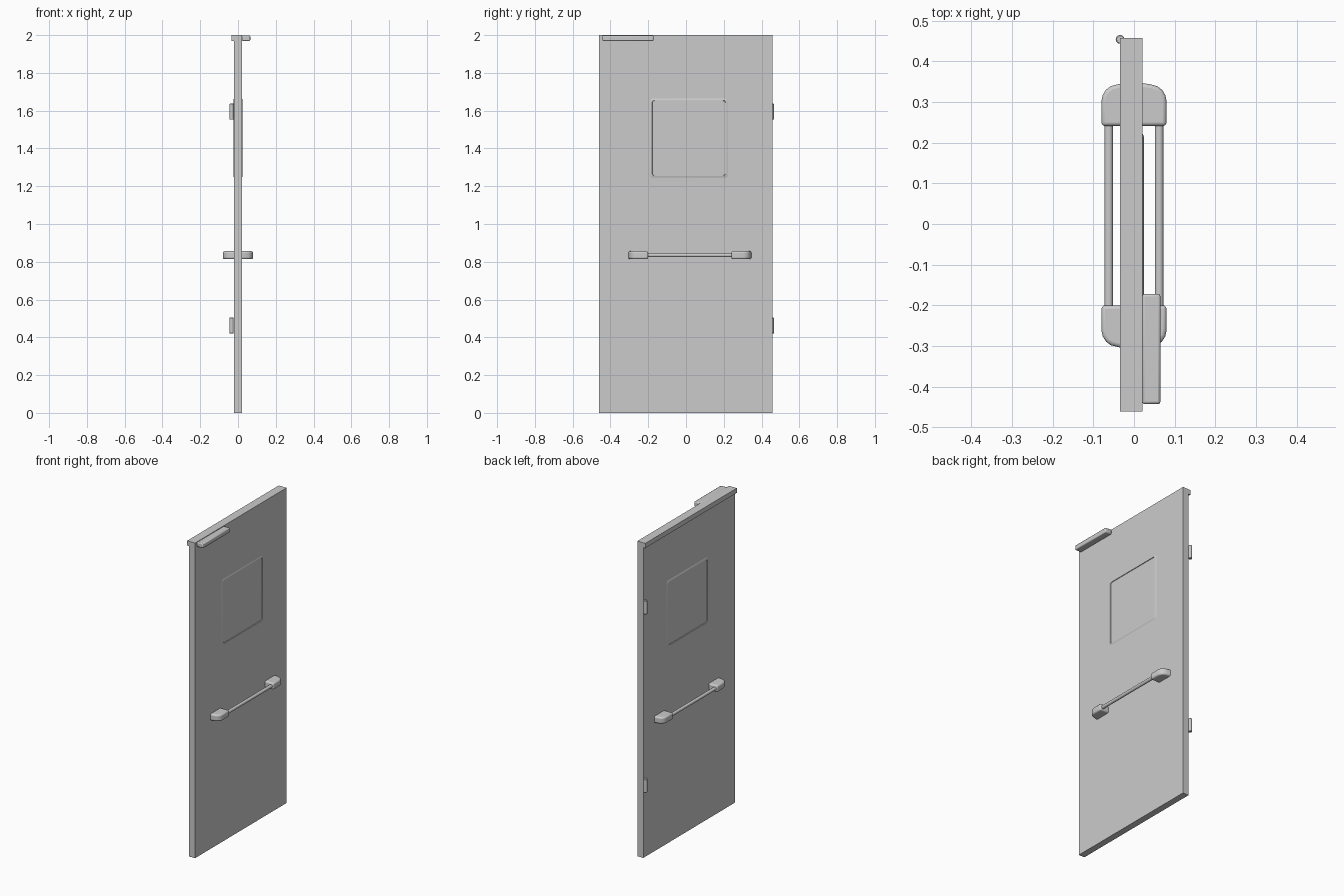
import bpy, bmesh, math
from mathutils import Vector

if "Cube" in bpy.data.objects:
    bpy.data.objects.remove(bpy.data.objects["Cube"])


def make(name, verts, faces, bevel=0.0, segs=2, smooth=False):
    me = bpy.data.meshes.new(name)
    me.from_pydata(verts, [], faces)
    bm = bmesh.new()
    bm.from_mesh(me)
    bmesh.ops.recalc_face_normals(bm, faces=bm.faces)
    bm.to_mesh(me)
    bm.free()
    ob = bpy.data.objects.new(name, me)
    bpy.context.collection.objects.link(ob)
    if bevel:
        m = ob.modifiers.new("bevel", 'BEVEL')
        m.width, m.segments, m.limit_method = bevel, segs, 'ANGLE'
        m.angle_limit = math.radians(40)
    if smooth:
        bpy.context.view_layer.objects.active = ob
        ob.select_set(True)
        bpy.ops.object.shade_smooth_by_angle(angle=math.radians(40))
        ob.select_set(False)
    return ob


def prism(name, profile, a, b, place, **kw):
    """Extrude a 2D profile from a to b; place(u, v, t) gives the 3D point."""
    n = len(profile)
    verts = [place(u, v, t) for t in (a, b) for u, v in profile]
    faces = [tuple(range(n)), tuple(range(n, 2 * n))]
    faces += [(i, (i + 1) % n, n + (i + 1) % n, n + i) for i in range(n)]
    return make(name, verts, faces, **kw)


def circle(cu, cv, r, n):
    return [(cu + r * math.cos(2 * math.pi * i / n), cv + r * math.sin(2 * math.pi * i / n))
            for i in range(n)]


def rounded_rect(y0, y1, z0, z1, r, n=4):
    pts = []
    corners = [(y1 - r, z1 - r), (y0 + r, z1 - r), (y0 + r, z0 + r), (y1 - r, z0 + r)]
    for k, (cy, cz) in enumerate(corners):
        for i in range(n + 1):
            a = math.pi / 2 * (k + i / n)
            pts.append((cy + r * math.cos(a), cz + r * math.sin(a)))
    return pts


along_x = lambda u, v, t: (t, u, v)
along_y = lambda u, v, t: (u, t, v)
along_z = lambda u, v, t: (u, v, t)

# Door leaf with an overhanging lip along the top of its back face
prism("door_leaf", [(-0.02, 0), (0.021, 0), (0.021, 2), (-0.034, 2),
                    (-0.034, 1.97), (-0.02, 1.97)], -0.461, 0.457, along_y)

# Door closer housing near the top
prism("door_closer", [(0.02, -0.443), (0.065, -0.443), (0.065, -0.172), (0.02, -0.172)],
      1.969, 1.999, along_z, bevel=0.006, smooth=True)

# Hinge knuckles on the back edge
for label, z0, z1 in (("lower", 0.42, 0.505), ("upper", 1.552, 1.637)):
    prism(label + "_hinge", circle(-0.034, 0.454, 0.011, 12), z0, z1, along_z,
          bevel=0.002, segs=1, smooth=True)

# Bracket outline: flat inner end, rounded outer end (x, distance from inner end)
bracket = [(0.0, 0), (0.08, 0), (0.08, 0.062), (0.077, 0.076), (0.069, 0.089),
           (0.057, 0.098), (0.038, 0.103), (0.0, 0.108)]

for side, s in (("front", 1), ("back", -1)):
    # Raised window trim, sloping from the leaf surface to its inner edge
    loops = [(0.0195, rounded_rect(-0.197, 0.227, 1.243, 1.667, 0.02)),
             (0.0245, rounded_rect(-0.184, 0.214, 1.252, 1.658, 0.016)),
             (0.0245, rounded_rect(-0.180, 0.210, 1.256, 1.654, 0.013)),
             (0.0195, rounded_rect(-0.178, 0.208, 1.258, 1.652, 0.012))]
    n = len(loops[0][1])
    verts = [(s * x, y, z) for x, pts in loops for y, z in pts]
    faces = [(k * n + i, k * n + (i + 1) % n, (k + 1) * n + (i + 1) % n, (k + 1) * n + i)
             for k in range(3) for i in range(n)]
    make(side + "_window_trim", verts, faces, smooth=True)
    # Window pane, just proud of the leaf
    prism(side + "_window_pane", rounded_rect(-0.178, 0.208, 1.258, 1.652, 0.012),
          s * 0.018, s * 0.0215, along_x)
    # Push bar
    prism(side + "_push_bar", circle(s * 0.062, 0.835, 0.0105, 16), -0.21, 0.25,
          along_y, smooth=True)
    # End brackets of the push bar
    for end, d, y in (("far", 1, 0.241), ("near", -1, -0.2)):
        prism(f"{side}_{end}_bracket", [(s * u, y + d * v) for u, v in bracket],
              0.814, 0.856, along_z, bevel=0.009, segs=3, smooth=True)
